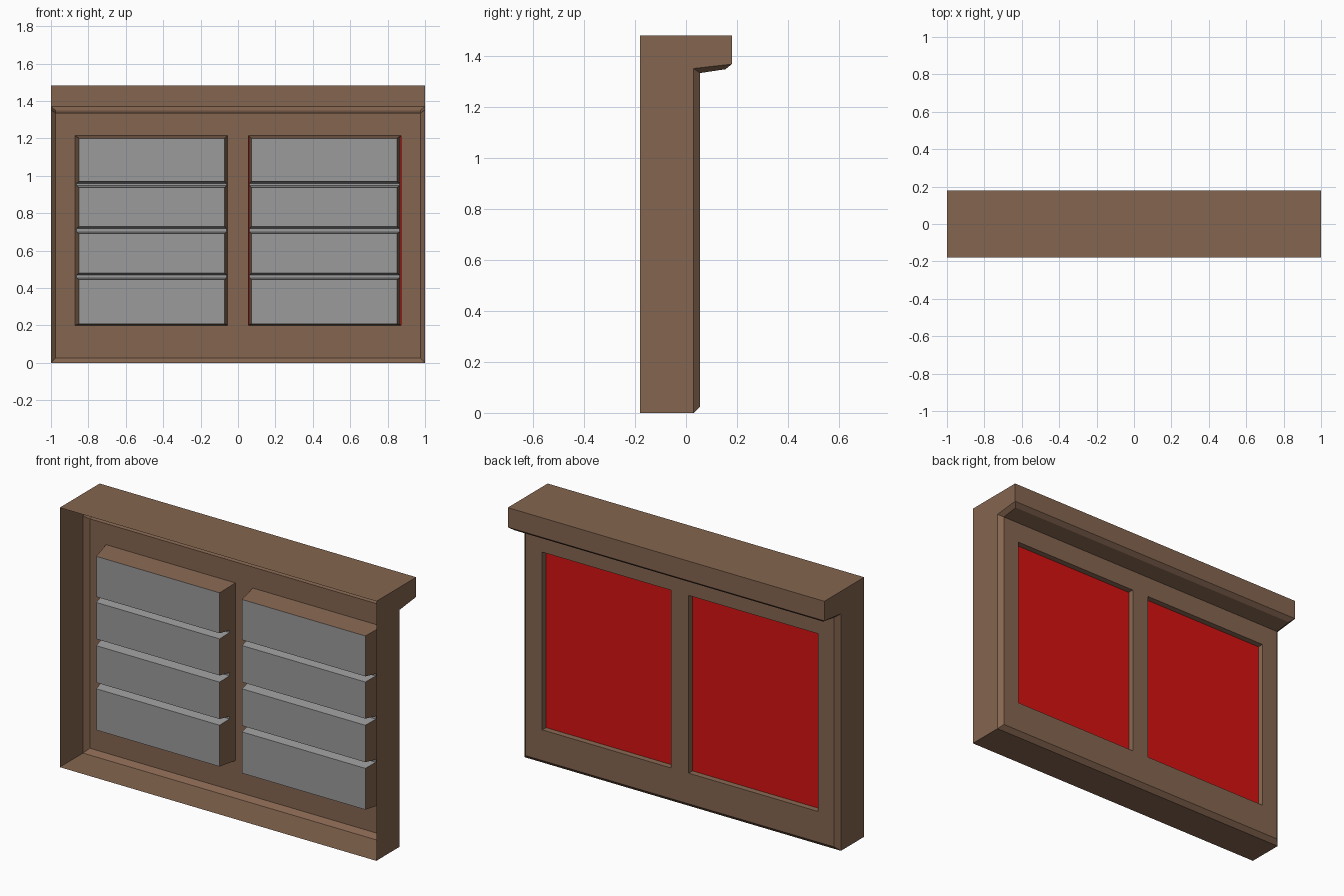
import bpy, bmesh

if "Cube" in bpy.data.objects:
    bpy.data.objects.remove(bpy.data.objects["Cube"])


def material(name, rgb):
    m = bpy.data.materials.new(name)
    m.diffuse_color = (*rgb, 1)
    m.use_nodes = True
    m.node_tree.nodes["Principled BSDF"].inputs["Base Color"].default_value = m.diffuse_color
    return m


BROWN = material("brown_wood", (0.235, 0.132, 0.080))
GREY = material("grey_shelf", (0.33, 0.33, 0.33))
RED = material("red_pane", (0.68, 0.006, 0.006))


def build(name, faces, mat):
    """Make an object from a list of polygons, welding shared corners."""
    bm = bmesh.new()
    for pts in faces:
        bm.faces.new([bm.verts.new(p) for p in pts])
    bmesh.ops.remove_doubles(bm, verts=bm.verts, dist=0.0005)
    bmesh.ops.recalc_face_normals(bm, faces=bm.faces)
    me = bpy.data.meshes.new(name)
    bm.to_mesh(me)
    bm.free()
    me.materials.append(mat)
    ob = bpy.data.objects.new(name, me)
    bpy.context.collection.objects.link(ob)
    return ob


def strip(a, wa, b, wb):
    """Quad across x between two (y, z) points with half widths wa and wb."""
    return [(-wa, *a), (wa, *a), (wb, *b), (-wb, *b)]


# Case shell: open at -y, overhanging hood at +y, chamfered face
W, IN = 1.0, 0.975
outer = [(-.18, 0), (.03, 0), (.03, 1.353), (.18, 1.37), (.18, 1.482), (-.18, 1.482)]
inner = [(.055, .025), (.055, 1.335), (.155, 1.35)]
shell = [[(s * W, y, z) for y, z in outer] for s in (-1, 1)]
for i in (0, 3, 4):
    shell.append(strip(outer[i], W, outer[i + 1], W))
shell.append(strip(outer[1], W, inner[0], IN))
shell.append(strip(outer[3], W, inner[2], IN))
shell.append(strip(inner[1], IN, inner[2], IN))
for s in (-1, 1):
    for i in (0, 1):
        shell.append([(s * W, *outer[i + 1]), (s * W, *outer[i + 2]),
                      (s * IN, *inner[i + 1]), (s * IN, *inner[i])])

# Face panel with two window openings
X0, X1, Z0, Z1 = .055, .872, .20, 1.215
xs = [-IN, -X1, -X0, X0, X1, IN]
zs = [.025, Z0, Z1, 1.335]
for i in range(5):
    for j in range(3):
        if j == 1 and i in (1, 3):
            continue
        shell.append([(xs[i], .055, zs[j]), (xs[i + 1], .055, zs[j]),
                      (xs[i + 1], .055, zs[j + 1]), (xs[i], .055, zs[j + 1])])
build("case_shell", shell, BROWN)


def ring(t):
    """Tapered recess section: t=0 at the opening, t=1 at the back."""
    return (.055 - .12 * t, X0 + .016 * t, X1 - .022 * t, Z0 + .008 * t, Z1 - .015 * t)


# Recess walls, stepped shelf back and red pane for each window
levels = [.208, .444, .479, .69, .728, .937, .969, 1.20]
yf, fa, fb, fz0, fz1 = ring(0)
ym, ma, mb, mz0, mz1 = ring(.375)
yb, ba, bb, bz0, bz1 = ring(1)
edge = [mz0] + [z + (.01 if i % 2 == 0 else -.01) for i, z in enumerate(levels[1:-1])] + [mz1]

for side, s in (("left", -1), ("right", 1)):
    walls, shelves = [], []
    for zf, zb in ((fz0, bz0), (fz1, bz1)):
        walls.append([(s * fa, yf, zf), (s * fb, yf, zf), (s * bb, yb, zb), (s * ba, yb, zb)])
    for xf, xm, xb in ((fa, ma, ba), (fb, mb, bb)):
        walls.append([(s * xf, yf, fz0), (s * xf, yf, fz1), (s * xm, ym, mz1), (s * xm, ym, mz0)])
        for k in range(0, 8, 2):
            walls.append([(s * xm, ym, edge[k]), (s * xm, ym, edge[k + 1]),
                          (s * xb, yb, levels[k + 1]), (s * xb, yb, levels[k])])
    for k in range(0, 8, 2):
        lo, hi = levels[k], levels[k + 1]
        shelves.append([(s * ba, yb, lo), (s * bb, yb, lo), (s * bb, yb, hi), (s * ba, yb, hi)])
    for k in range(1, 7, 2):
        for i in (k, k + 1):
            shelves.append([(s * ba, yb, levels[i]), (s * bb, yb, levels[i]),
                            (s * mb, ym, edge[i]), (s * ma, ym, edge[i])])
        shelves.append([(s * ma, ym, edge[k]), (s * mb, ym, edge[k]),
                        (s * mb, ym, edge[k + 1]), (s * ma, ym, edge[k + 1])])
    build(side + "_recess_walls", walls, BROWN)
    build(side + "_shelves", shelves, GREY)
    # the right pane is slightly wider than its recess
    a, b = (.053, .873) if s > 0 else (.059, .867)
    build(side + "_window_pane", [[(s * a, .026, .203), (s * b, .026, .203),
                                   (s * b, .026, 1.211), (s * a, .026, 1.211)]], RED)
